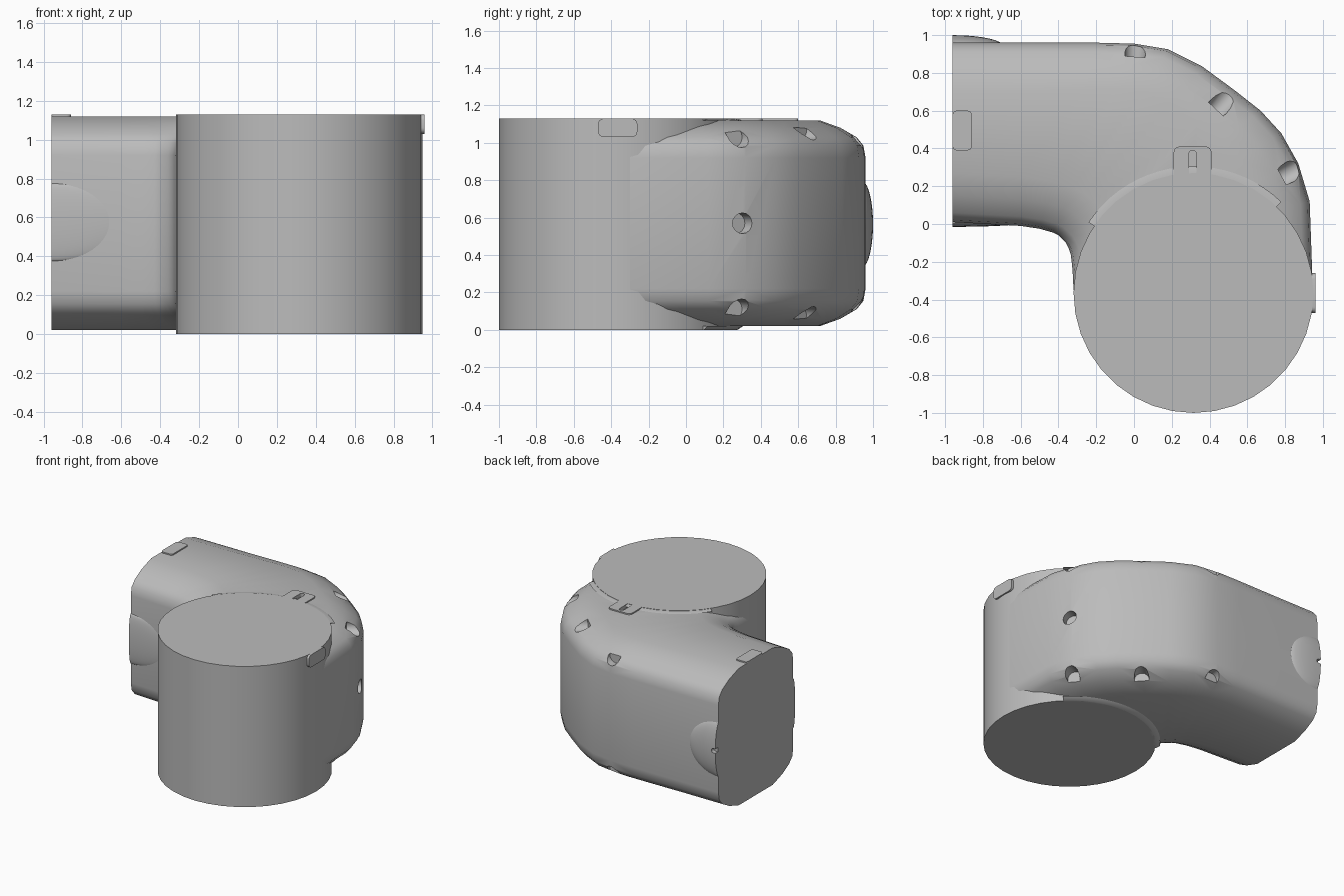
import bpy, bmesh, math
from mathutils import Matrix, Vector

cube = bpy.data.objects.get("Cube")
if cube:
    bpy.data.objects.remove(cube, do_unlink=True)

grey = bpy.data.materials.new("plain grey")
grey.use_nodes = True
grey.diffuse_color = (0.5, 0.5, 0.5, 1)
grey.node_tree.nodes["Principled BSDF"].inputs["Base Color"].default_value = (0.5, 0.5, 0.5, 1)


def finish(name, bm, angle=35):
    bmesh.ops.recalc_face_normals(bm, faces=bm.faces)
    mesh = bpy.data.meshes.new(name)
    bm.to_mesh(mesh)
    bm.free()
    mesh.materials.append(grey)
    obj = bpy.data.objects.new(name, mesh)
    bpy.context.collection.objects.link(obj)
    smooth(obj, angle)
    return obj


def smooth(obj, angle=35):
    bpy.ops.object.select_all(action='DESELECT')
    obj.select_set(True)
    bpy.context.view_layer.objects.active = obj
    bpy.ops.object.shade_smooth_by_angle(angle=math.radians(angle))


def rounded_box(name, lo, hi, axis, radius):
    """Box whose edges along one axis are rounded."""
    lo, hi = Vector(lo), Vector(hi)
    bm = bmesh.new()
    bmesh.ops.create_cube(bm, size=1, matrix=Matrix.Translation((lo + hi) / 2) @ Matrix.Diagonal((*(hi - lo), 1)))
    edges = [e for e in bm.edges if abs((e.verts[0].co - e.verts[1].co)[axis]) > 1e-5]
    bmesh.ops.bevel(bm, geom=edges, offset=radius, segments=4, profile=0.5, affect='EDGES')
    return finish(name, bm)


def cut(target, cutters):
    for c in cutters:
        c.hide_render = True
        mod = target.modifiers.new("cut", 'BOOLEAN')
        mod.operation, mod.solver, mod.object = 'DIFFERENCE', 'EXACT', c
        bpy.ops.object.select_all(action='DESELECT')
        bpy.context.view_layer.objects.active = target
        target.select_set(True)
        bpy.ops.object.modifier_apply(modifier=mod.name)


# Large drum
CX, CY, R, TOP = 0.315, -0.365, 0.635, 1.13
bm = bmesh.new()
bmesh.ops.create_cone(bm, cap_ends=True, segments=36, radius1=R, radius2=R, depth=TOP,
                      matrix=Matrix.Translation((CX, CY, TOP / 2)))
finish("drum", bm)

# Bent arm: sections spanning from the inner wall to the outer wall
inner = [(-.96, .01), (-.6, -.01), (-.5, -.025), (-.43, -.045), (-.4, -.06), (-.38, -.08),
         (-.36, -.1), (-.345, -.13), (-.335, -.16), (-.33, -.2), (-.325, -.25), (-.32, -.35)]
outer = [(-.96, .96), (-.6, .96), (-.2, .96), (0, .955), (.18, .925), (.36, .835),
         (.53, .71), (.67, .6), (.78, .48), (.87, .32), (.93, .12), (.945, -.3)]
corner = [(0, .2), (.012, .135), (.05, .09), (.14, .04), (.26, 0)]
LOW, HIGH = 0.02, 1.12
bm = bmesh.new()
rings = []
for a, b in zip(inner, outer):
    a, b = Vector(a), Vector(b)
    d = (b - a).normalized()
    upper = [(a + d * o, HIGH - h) for o, h in corner] + [(b - d * o, HIGH - h) for o, h in reversed(corner)]
    lower = [(p, LOW + HIGH - z) for p, z in reversed(upper)]
    rings.append([bm.verts.new((p.x, p.y, z)) for p, z in upper + lower])
for r, s in zip(rings, rings[1:]):
    for i in range(len(r)):
        j = (i + 1) % len(r)
        bm.faces.new((r[i], r[j], s[j], s[i]))
bm.faces.new(rings[0])
bm.faces.new(rings[-1])
arm = finish("bent_arm", bm)


# Peg holes drilled around the bend
def hole(x, y, z, angle, depth, radius=0.055):
    d = Vector((math.cos(angle), math.sin(angle), 0))
    bm = bmesh.new()
    centre = Vector((x, y, z)) + d * (0.15 - depth)
    rot = d.to_track_quat('Z', 'Y').to_matrix().to_4x4()
    bmesh.ops.create_cone(bm, cap_ends=True, segments=16, radius1=radius, radius2=radius, depth=0.3,
                          matrix=Matrix.Translation(centre) @ rot)
    return finish("hole_cutter", bm)


holes = [hole(.87, .3, .57, .5, .07)]
for side in (1, -1):
    mid = (LOW + HIGH) / 2
    holes += [hole(.87, .3, mid + side * .46, .5, .1),
              hole(.53, .71, mid + side * .5, .82, .14),
              hole(.01, .955, mid + side * .46, 1.5, .07)]
cut(arm, holes)


# Oval swellings beside the open end
def swelling(name, y, z, size, slot=False):
    bm = bmesh.new()
    bmesh.ops.create_uvsphere(bm, u_segments=32, v_segments=20, radius=1,
                              matrix=Matrix.Translation((-.96, y, z)) @ Matrix.Diagonal((*size, 1)))
    cutres = bmesh.ops.bisect_plane(bm, geom=bm.verts[:] + bm.edges[:] + bm.faces[:],
                                    plane_co=(-.96, 0, 0), plane_no=(-1, 0, 0), clear_outer=True)
    edges = [g for g in cutres["geom_cut"] if isinstance(g, bmesh.types.BMEdge)]
    bmesh.ops.contextual_create(bm, geom=edges)
    return finish(name, bm)


back_swelling = swelling("back_swelling", .94, .565, (.27, .06, .23))
swelling("front_swelling", .01, .575, (.4, .025, .2))
end_slot = rounded_box("slot_cutter", (-1, .965, .55), (-.925, 1.05, .585), 1, .015)
cut(back_swelling, [end_slot])

# Small rounded tabs
top_tab = rounded_box("top_tab", (.21, .2, 1.06), (.41, .41, 1.13), 2, .03)
tab_slot = rounded_box("slot_cutter", (.29, .255, 1.1), (.33, .39, 1.2), 2, .0195)
cut(top_tab, [tab_slot])
cut(arm, [tab_slot])
rounded_box("end_tab", (-.96, .39, 1.06), (-.86, .6, 1.13), 2, .02)
rounded_box("side_tab", (.85, -.47, 1.03), (.96, -.26, 1.13), 0, .03)

# Thin fillets where the arm meets the drum
for name, face, rim in (("top_fillet", HIGH, TOP), ("bottom_fillet", LOW, 0)):
    bm = bmesh.new()
    rows = []
    for i in range(21):
        t = math.radians(46 + i * 5)
        c, s = math.cos(t), math.sin(t)
        rows.append([bm.verts.new((CX + c * r, CY + s * r, z))
                     for r, z in ((R - .02, rim * .998), (R + .005, rim * .998), (R + .035, face), (R - .02, face))])
    for p, q in zip(rows, rows[1:]):
        for k in range(4):
            m = (k + 1) % 4
            bm.faces.new((p[k], p[m], q[m], q[k]))
    bm.faces.new(rows[0])
    bm.faces.new(rows[-1])
    finish(name, bm)

# Remove the cutters and refresh edge shading
for c in holes + [end_slot, tab_slot]:
    bpy.data.objects.remove(c, do_unlink=True)
for o in (arm, back_swelling, top_tab):
    smooth(o)
